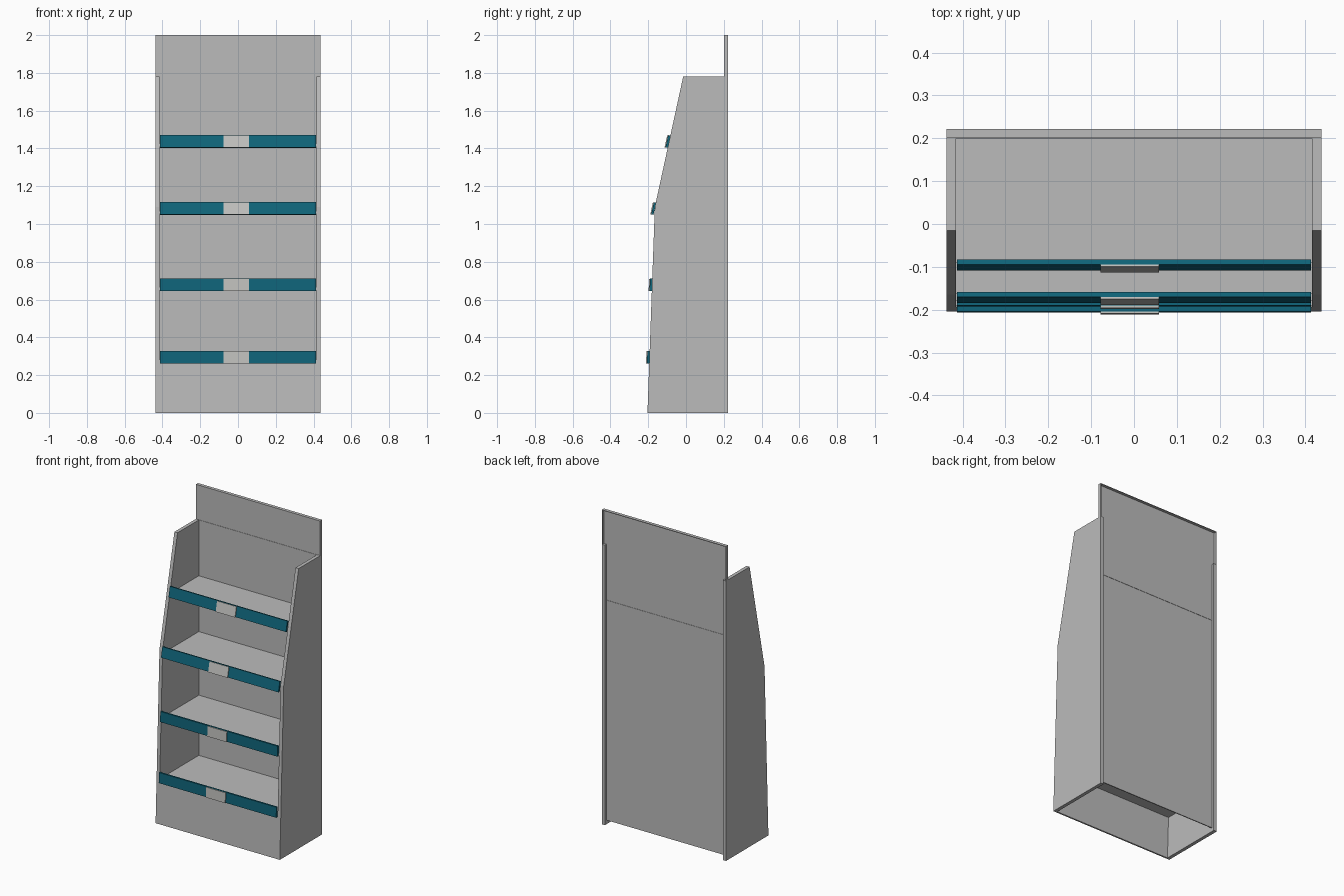
import bpy, bmesh, math
from mathutils import Matrix, Vector

if "Cube" in bpy.data.objects:
    bpy.data.objects.remove(bpy.data.objects["Cube"])


def material(name, rgb):
    m = bpy.data.materials.new(name)
    m.diffuse_color = (*rgb, 1)
    m.use_nodes = True
    m.node_tree.nodes["Principled BSDF"].inputs["Base Color"].default_value = m.diffuse_color
    return m


GREY = material("panel_grey", (0.50, 0.50, 0.50))
TEAL = material("rail_teal", (0.005, 0.130, 0.195))
LABEL = material("label_grey", (0.54, 0.54, 0.52))


def finish(name, bm, mat):
    bmesh.ops.recalc_face_normals(bm, faces=bm.faces)
    me = bpy.data.meshes.new(name)
    bm.to_mesh(me)
    bm.free()
    ob = bpy.data.objects.new(name, me)
    me.materials.append(mat)
    bpy.context.collection.objects.link(ob)
    return ob


def box(name, mat, x, y, z, tilt=0.0):
    """Box from ranges, tilted about x around its own centre."""
    bm = bmesh.new()
    bmesh.ops.create_cube(bm, size=1)
    size = [r[1] - r[0] for r in (x, y, z)]
    mid = Vector([(r[0] + r[1]) / 2 for r in (x, y, z)])
    bm.transform(Matrix.Translation(mid) @ Matrix.Rotation(tilt, 4, 'X')
                 @ Matrix.Diagonal((*size, 1)))
    return finish(name, bm, mat)


def extrude_x(name, mat, profile, x0, x1):
    """Prism along x from a (y, z) profile."""
    bm = bmesh.new()
    f = bm.faces.new([bm.verts.new((x0, y, z)) for y, z in profile])
    r = bmesh.ops.extrude_face_region(bm, geom=[f])
    bmesh.ops.translate(bm, vec=(x1 - x0, 0, 0),
                        verts=[v for v in r["geom"] if isinstance(v, bmesh.types.BMVert)])
    return finish(name, bm, mat)


W, IN = 0.437, 0.415            # outer and inner half width
BACK, REAR = 0.203, 0.222       # back sheet plane and rear rim
KNEE = (-0.165, 1.09)           # bend in the front edge
FOOT, TOP = (-0.204, 0.0), (-0.015, 1.78)


def front_y(z):
    """Depth of the side panel's front edge at a height."""
    a, b = (FOOT, KNEE) if z < KNEE[1] else (KNEE, TOP)
    return a[0] + (b[0] - a[0]) * (z - a[1]) / (b[1] - a[1])


# Side panels and the rear rims around the hollow back
for s, side in ((-1, "left"), (1, "right")):
    extrude_x(side + "_side_panel", GREY,
              [FOOT, (BACK, 0), (BACK, TOP[1]), TOP, KNEE], s * IN, s * W)
    xs = sorted((s * IN, s * W))
    box(side + "_rear_rim", GREY, xs, (BACK, REAR), (0, TOP[1]))
    xs = sorted((s * (W - 0.004), s * W))
    box(side + "_header_rim", GREY, xs, (BACK, REAR), (TOP[1], 2.0))

# Back sheet, header and top rim
box("back_panel", GREY, (-IN, IN), (BACK - 0.004, BACK + 0.002), (0.025, TOP[1]))
box("header_panel", GREY, (-W, W), (BACK - 0.002, BACK + 0.002), (TOP[1], 2.0))
box("top_rim", GREY, (-W, W), (BACK, REAR), (1.996, 2.0))

# Kick panel below the lowest shelf
extrude_x("kick_panel", GREY,
          [FOOT, (FOOT[0] + 0.01, 0), (front_y(0.275) + 0.01, 0.275),
           (front_y(0.275), 0.275)], -IN, IN)

# Shelves, each with a tilted price rail and a label plate
for i, z in enumerate((0.262, 0.645, 1.049, 1.404)):
    h = 0.066
    zm = z + h / 2
    yf = front_y(zm)
    box(f"shelf_{i + 1}", GREY, (-IN, IN), (front_y(z + 0.02) + 0.002, BACK + (0.004 if i == 3 else 0)),
        (z + 0.003, z + 0.021))
    a, b = (FOOT, KNEE) if i < 2 else (KNEE, TOP)
    tilt = -math.atan2(b[0] - a[0], b[1] - a[1])
    yr = yf - 0.006
    box(f"price_rail_{i + 1}", TEAL, (-0.413, 0.413), (yr - 0.006, yr + 0.006), (z, z + h), tilt)
    box(f"label_{i + 1}", LABEL, (-0.078, 0.058), (yr - 0.011, yr - 0.005), (z, z + h - 0.001), tilt)
